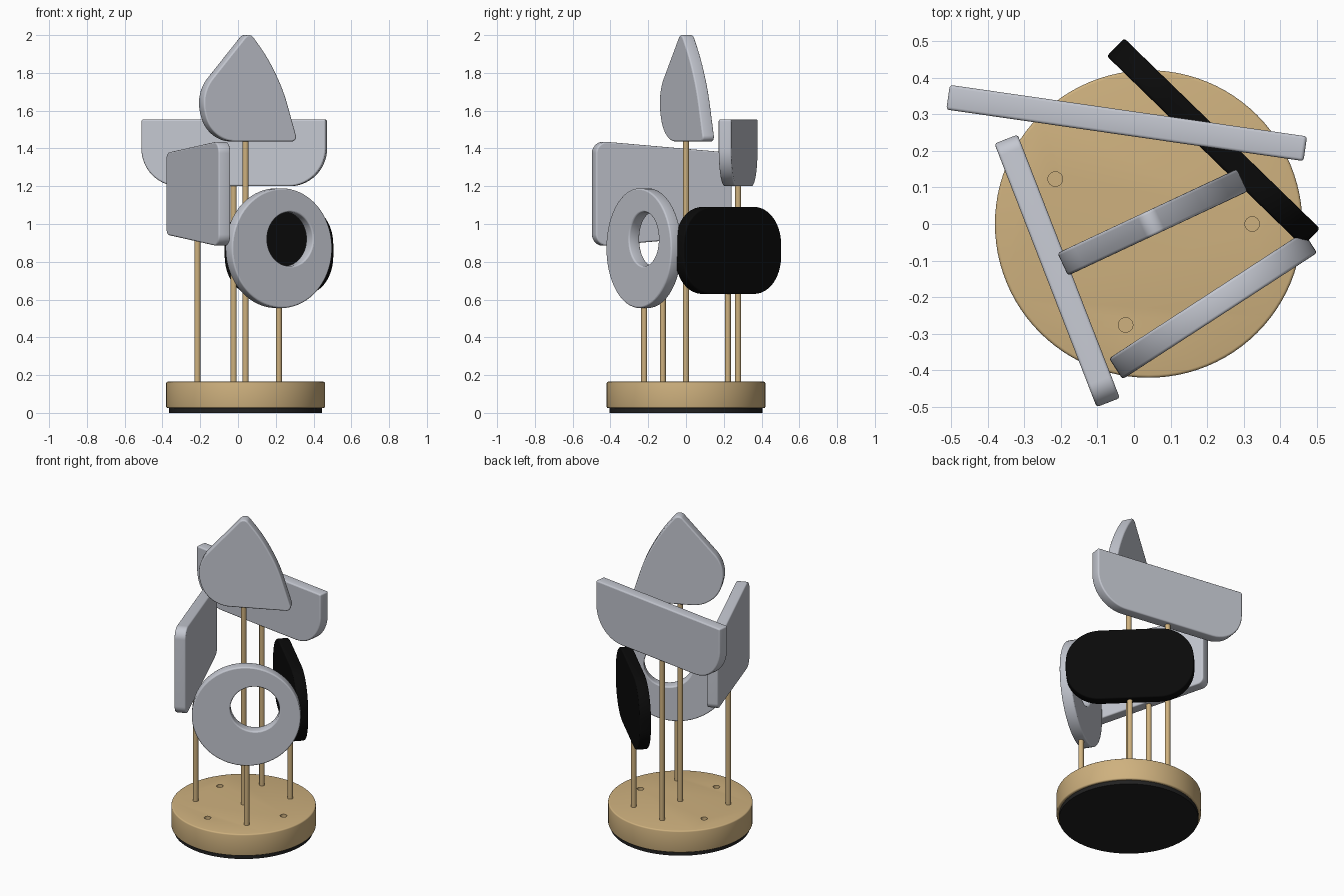
import bpy
from math import sin, cos, tan, pi, radians
from mathutils import Vector

cube = bpy.data.objects.get("Cube")
if cube:
    bpy.data.objects.remove(cube, do_unlink=True)


def material(name, rgb, rough=0.6):
    m = bpy.data.materials.new(name)
    m.use_nodes = True
    m.diffuse_color = (*rgb, 1)
    bsdf = m.node_tree.nodes["Principled BSDF"]
    bsdf.inputs["Base Color"].default_value = (*rgb, 1)
    bsdf.inputs["Roughness"].default_value = rough
    return m


WOOD = material("light wood", (0.62, 0.44, 0.21))
GREY = material("pale grey", (0.55, 0.57, 0.63))
BLACK = material("black", (0.003, 0.003, 0.003))
RUBBER = material("dark rubber", (0.015, 0.015, 0.015))
CENTRE = Vector((0.04, 0, 0))
RING, ROD_R, THICK, BEVEL = 0.283, 0.016, 0.068, 0.008


def select(obj):
    bpy.ops.object.select_all(action="DESELECT")
    obj.select_set(True)
    bpy.context.view_layer.objects.active = obj


def smooth(obj):
    select(obj)
    bpy.ops.object.shade_smooth_by_angle(angle=radians(35))


def cylinder(name, x, y, z0, z1, r, mat, sides=24, bevel=0):
    bpy.ops.mesh.primitive_cylinder_add(vertices=sides, radius=r, depth=z1 - z0,
                                        location=(x, y, (z0 + z1) / 2))
    obj = bpy.context.object
    obj.name = name
    obj.data.materials.append(mat)
    if bevel:
        mod = obj.modifiers.new("bevel", "BEVEL")
        mod.width, mod.segments = bevel, 3
        bpy.ops.object.modifier_apply(modifier=mod.name)
    smooth(obj)
    return obj


def rounded(corners, steps=14):
    """Outline of a polygon whose corners (u, z, radius) are filleted."""
    out = []
    for i, (u, z, r) in enumerate(corners):
        p = Vector((u, z))
        a = (Vector(corners[i - 1][:2]) - p).normalized()
        b = (Vector(corners[(i + 1) % len(corners)][:2]) - p).normalized()
        half = a.angle(b) / 2
        c = p + (a + b).normalized() * (r / sin(half))
        start = p + a * (r / tan(half)) - c
        end = p + b * (r / tan(half)) - c
        sweep = start.angle_signed(end)
        for k in range(steps + 1):
            t = -sweep * k / steps
            out.append(c + Vector((start.x * cos(t) - start.y * sin(t),
                                   start.x * sin(t) + start.y * cos(t))))
    return out


def box(w, z0, z1, r_low, r_top):
    return rounded([(-w, z0, r_low), (w, z0, r_low), (w, z1, r_top), (-w, z1, r_top)])


def circle(u, z, r, n=72):
    return [(u + r * cos(2 * pi * k / n), z + r * sin(2 * pi * k / n)) for k in range(n)]


def panel(name, x, y, turn, outlines, mat):
    """Upright plate with softened edges, cut from flat outlines."""
    curve = bpy.data.curves.new(name, "CURVE")
    curve.dimensions, curve.fill_mode = "2D", "BOTH"
    curve.extrude = THICK / 2 - BEVEL
    curve.bevel_depth, curve.offset, curve.bevel_resolution = BEVEL, -BEVEL, 2
    for pts in outlines:
        s = curve.splines.new("POLY")
        s.points.add(len(pts) - 1)
        for sp, p in zip(s.points, pts):
            sp.co = (p[0], p[1], 0, 1)
        s.use_cyclic_u = True
    curve.materials.append(mat)
    obj = bpy.data.objects.new(name, curve)
    bpy.context.collection.objects.link(obj)
    obj.location = (x, y, 0)
    obj.rotation_euler = (pi / 2, 0, radians(turn))
    select(obj)
    bpy.ops.object.convert(target="MESH")
    smooth(bpy.context.object)


# Base, with a rubber pad underneath
cylinder("base_pad", CENTRE.x, 0, 0, 0.03, 0.405, RUBBER, 96)
base = cylinder("base", CENTRE.x, 0, 0.025, 0.165, 0.42, WOOD, 96, 0.008)


def ring_point(i):
    a = 2 * pi * i / 7
    return CENTRE.x + RING * cos(a), RING * sin(a)


# Empty rod holes in the base
for i in (0, 3, 5):
    hole = cylinder("hole_cutter", *ring_point(i), 0.09, 0.25, 0.02, WOOD)
    hole.hide_render = True
    select(base)
    mod = base.modifiers.new("hole", "BOOLEAN")
    mod.operation, mod.object, mod.solver = "DIFFERENCE", hole, "EXACT"
    bpy.ops.object.modifier_apply(modifier=mod.name)
    bpy.data.objects.remove(hole, do_unlink=True)
smooth(base)

# Rods
for name, i, top in (("pill_rod", 1, 0.66), ("half_round_rod", 2, 1.23),
                     ("trapezoid_rod", 4, 0.94), ("ring_rod", 6, 0.58)):
    cylinder(name, *ring_point(i), 0.1, top, ROD_R, WOOD)
cylinder("leaf_rod", CENTRE.x, 0, 0.1, 1.46, ROD_R, WOOD)

# Panels
panel("half_round_panel", -0.02, 0.276, -8.2, [box(0.493, 1.2, 1.553, 0.2, 0.01)], GREY)
panel("pill_panel", 0.217, 0.223, -44.2, [box(0.373, 0.63, 1.09, 0.2, 0.2)], BLACK)
panel("ring_panel", 0.216, -0.223, 33,
      [circle(0, 0.872, 0.317), circle(0.05, 0.92, 0.143)], GREY)
panel("trapezoid_panel", -0.21, -0.128, -68.8,
      [rounded([(-0.386, 0.943, 0.04), (0.386, 0.88, 0.06),
                (0.386, 1.44, 0.06), (-0.386, 1.377, 0.04)])], GREY)
panel("leaf_panel", 0.047, 0.003, 25.1,
      [rounded([(0, 2.02, 0.035), (-0.285, 1.695, 0.2), (-0.225, 1.437, 0.18),
                (0.283, 1.437, 0.025), (0.2, 1.71, 0.9), (0.11, 1.88, 0.9)])], GREY)
